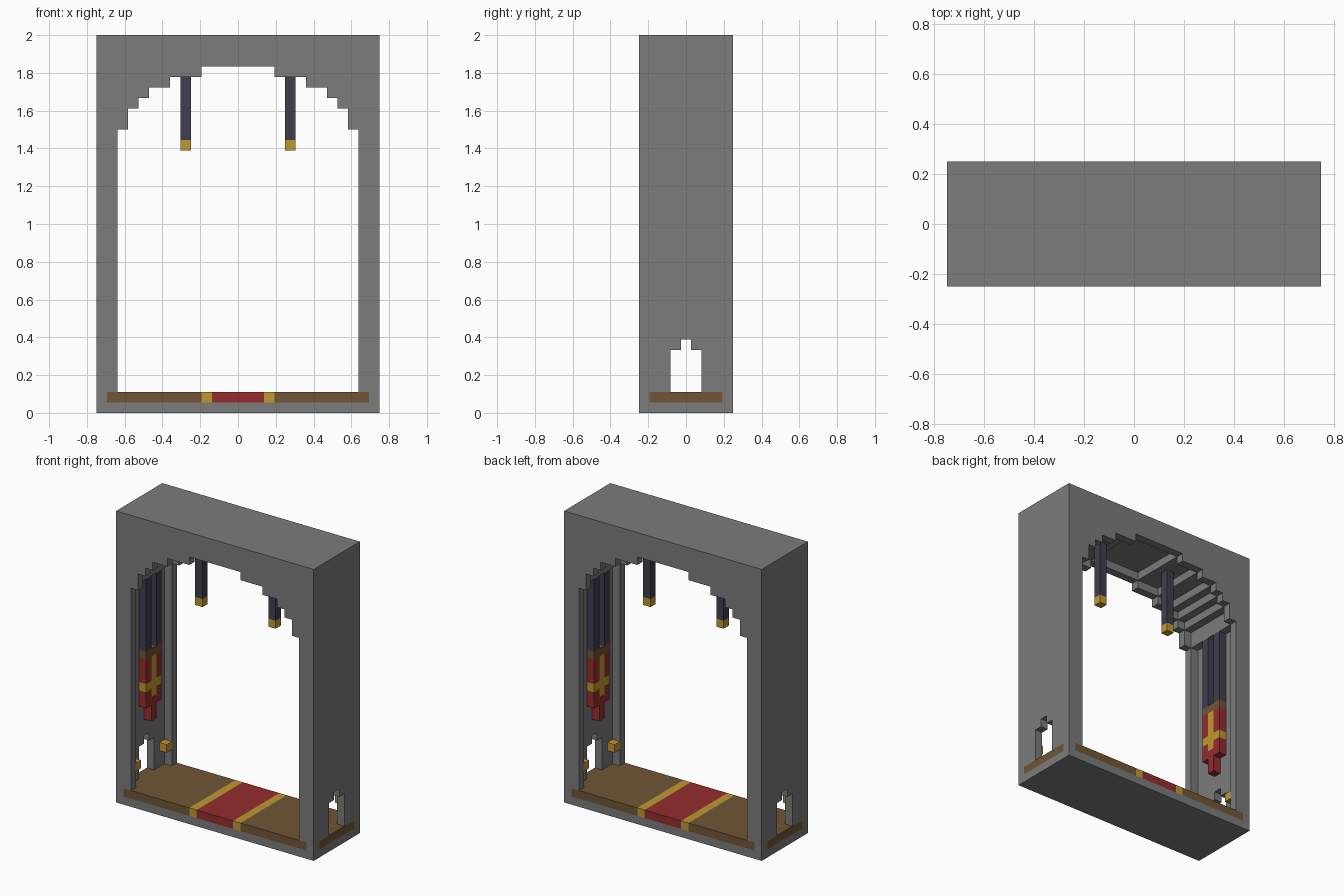
import bpy, bmesh
from mathutils import Vector

V = 2 / 36  # one block

cube = bpy.data.objects.get("Cube")
if cube:
    bpy.data.objects.remove(cube)


def material(name, rgb):
    m = bpy.data.materials.new(name)
    m.use_nodes = True
    m.diffuse_color = (*rgb, 1)
    m.node_tree.nodes["Principled BSDF"].inputs["Base Color"].default_value = (*rgb, 1)
    return m


stone = material("grey stone", (0.2, 0.2, 0.2))
wood = material("brown wood", (0.16, 0.09, 0.036))
red = material("red cloth", (0.3, 0.026, 0.028))
gold = material("gold", (0.52, 0.32, 0.03))
iron = material("dark iron", (0.05, 0.05, 0.078))


def finish(name, bm, mat):
    bmesh.ops.recalc_face_normals(bm, faces=bm.faces)
    mesh = bpy.data.meshes.new(name)
    bm.to_mesh(mesh)
    bm.free()
    mesh.materials.append(mat)
    ob = bpy.data.objects.new(name, mesh)
    bpy.context.collection.objects.link(ob)
    return ob


def prism(name, outline, offset, mat):
    """Extrude a closed outline (in blocks) along an offset."""
    bm = bmesh.new()
    face = bm.faces.new([bm.verts.new(Vector(p) * V) for p in outline])
    new = bmesh.ops.extrude_face_region(bm, geom=[face])["geom"]
    verts = [g for g in new if isinstance(g, bmesh.types.BMVert)]
    bmesh.ops.translate(bm, verts=verts, vec=Vector(offset) * V)
    return finish(name, bm, mat)


def box(name, x, y, z, mat):
    x, y = sorted(x), sorted(y)
    base = [(x[0], y[0], z[0]), (x[1], y[0], z[0]), (x[1], y[1], z[0]), (x[0], y[1], z[0])]
    return prism(name, base, (0, 0, z[1] - z[0]), mat)


def arch(name, steps, bottom, y0, y1):
    """Square-topped frame with a stepped opening; steps are (half width, top)."""
    half, z = [(13.5, 36), (13.5, bottom)], bottom
    for w, top in steps:
        half += [(w, z), (w, top)]
        z = top
    full = half + [(-x, h) for x, h in reversed(half)]
    prism(name, [(x, y0, h) for x, h in full], (0, y1 - y0, 0), stone)


# Stone frame: front and back rims, with a recessed vault between
crown = [(10.5, 29), (9.5, 30), (8.5, 31), (6.5, 32), (3.5, 33)]
arch("front_rim", [(11.5, 27)] + crown, 2, -4.5, -3.5)
arch("back_rim", [(11.5, 27)] + crown, 2, 3.5, 4.5)
arch("vault", [(w + 1 if i == 0 else w2, t) for i, (w, w2, t) in enumerate(
    [(10.5, 0, 29), (0, 10.5, 30), (0, 9.5, 31), (0, 8.5, 32), (0, 6.5, 33), (0, 3.5, 34)])],
    27, -3.5, 3.5)

# Base and floor
box("base", (-13.5, 13.5), (-4.5, 4.5), (0, 1), stone)
box("rug", (-2.5, 2.5), (-4.5, 4.5), (1, 2), red)

for s, side in ((1, "left"), (-1, "right")):
    box(side + "_rug_border", (s * 2.5, s * 3.5), (-4.5, 4.5), (1, 2), gold)
    box(side + "_floor", (s * 3.5, s * 12.5), (-4.5, 4.5), (1, 2), wood)
    box(side + "_floor_end", (s * 12.5, s * 13.5), (-3.5, 3.5), (1, 2), wood)

    # Side wall with a stepped doorway
    half = [(3.5, 27), (3.5, 2), (1.5, 2), (1.5, 6), (0.5, 6), (0.5, 7)]
    full = half + [(-y, z) for y, z in reversed(half)]
    prism(side + "_wall", [(s * 12.5, y, z) for y, z in full], (s, 0, 0), stone)

    # Hanging lamp
    lamp_x = (s * 4.5, s * 5.5)
    box(side + "_lamp_chain", lamp_x, (-0.5, 0.5), (26, 33), iron)
    box(side + "_lamp", lamp_x, (-0.5, 0.5), (25, 26), gold)

    # Wall banner with a gold cross
    depth = (s * 11.5, s * 12.5)
    box(side + "_banner_bar", depth, (-1.5, 1.5), (17, 18), wood)
    box(side + "_cross_upright", depth, (-0.5, 0.5), (12, 17), gold)
    box(side + "_banner_tip", depth, (-0.5, 0.5), (9, 12), red)

    for t, end in ((-1, "front"), (1, "back")):
        name = side + "_" + end
        edge = (t * 0.5, t * 1.5)
        box(name + "_banner_strap", depth, edge, (18, 27), iron)
        box(name + "_banner_upper", depth, edge, (14, 17), red)
        box(name + "_cross_arm", depth, edge, (13, 14), gold)
        box(name + "_banner_lower", depth, edge, (11, 13), red)
        # Gold lamp beside the doorway and stone corner of the floor
        box(name + "_door_lamp", depth, (t * 2.5, t * 3.5), (4, 5), gold)
        box(name + "_corner", (s * 12.5, s * 13.5), (t * 3.5, t * 4.5), (1, 2), stone)
